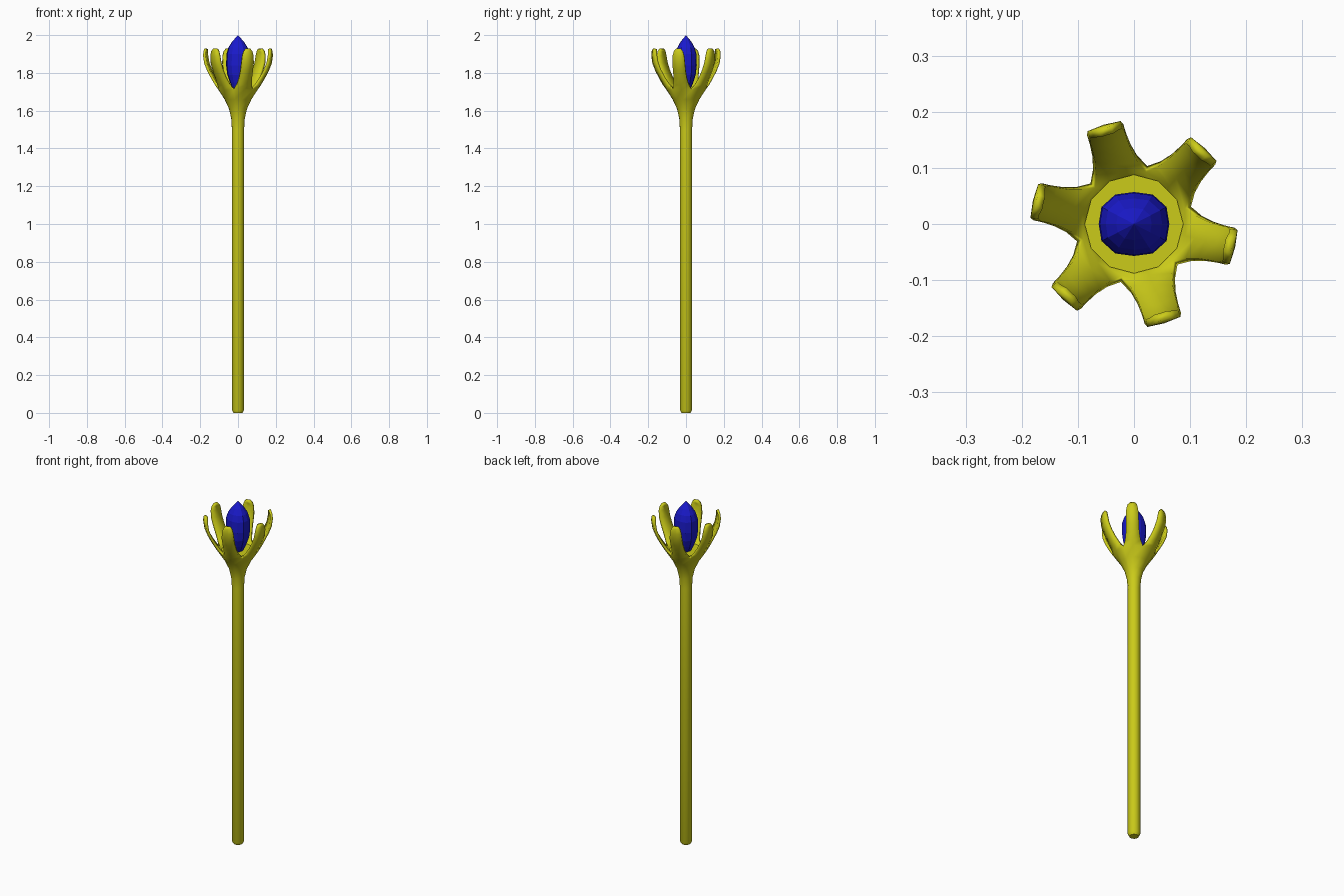
import bpy, bmesh
from math import sin, cos, radians, pi

if "Cube" in bpy.data.objects:
    bpy.data.objects.remove(bpy.data.objects["Cube"], do_unlink=True)


def make_material(name, rgb):
    mat = bpy.data.materials.new(name)
    mat.use_nodes = True
    mat.diffuse_color = (*rgb, 1)
    mat.node_tree.nodes["Principled BSDF"].inputs["Base Color"].default_value = (*rgb, 1)
    return mat


yellow = make_material("yellow", (0.6, 0.6, 0.01))
blue = make_material("blue", (0.01, 0.01, 0.6))


def finish(name, bm, mat, angle=None):
    bmesh.ops.remove_doubles(bm, verts=bm.verts, dist=0.0002)
    bmesh.ops.recalc_face_normals(bm, faces=bm.faces)
    mesh = bpy.data.meshes.new(name)
    bm.to_mesh(mesh)
    bm.free()
    mesh.materials.append(mat)
    obj = bpy.data.objects.new(name, mesh)
    bpy.context.collection.objects.link(obj)
    if angle:
        bpy.ops.object.select_all(action="DESELECT")
        obj.select_set(True)
        bpy.context.view_layer.objects.active = obj
        bpy.ops.object.shade_smooth_by_angle(angle=radians(angle))
    return obj


def skin(bm, rows):
    """Quads between neighbouring rows of points."""
    grid = [[bm.verts.new(p) for p in row] for row in rows]
    for low, high in zip(grid, grid[1:]):
        for i in range(len(low) - 1):
            bm.faces.new((low[i], low[i + 1], high[i + 1], high[i]))
    return grid


def ring_point(r, a, z):
    return (r * cos(a), r * sin(a), z)


PETALS = 6
TURN = radians(-13)
HALF = pi / PETALS

# Stem and cup: height, radius of a full ring
STEM = [(0, 0.025), (0.015, 0.033), (1.5, 0.033), (1.56, 0.037), (1.61, 0.049),
        (1.66, 0.073), (1.71, 0.106)]
# Petal: height, radius, half width
PETAL = [(1.735, 0.122, 0.042), (1.77, 0.142, 0.036), (1.81, 0.163, 0.034),
         (1.85, 0.179, 0.034), (1.89, 0.185, 0.031), (1.915, 0.184, 0.024),
         (1.93, 0.179, 0.012)]

bm = bmesh.new()
for k in range(PETALS):
    mid = TURN + 2 * HALF * k
    bands = [(z, r, HALF) for z, r in STEM] + [(z, r, w / r) for z, r, w in PETAL]
    skin(bm, [[ring_point(r, mid + t * a, z) for t in (-1, 0, 1)] for z, r, a in bands])
bmesh.ops.remove_doubles(bm, verts=bm.verts, dist=0.0002)
bmesh.ops.contextual_create(bm, geom=[e for e in bm.edges
                                      if e.is_boundary and all(v.co.z < 0.001 for v in e.verts)])
flower = finish("stem_and_petals", bm, yellow, 35)
shell = flower.modifiers.new("thickness", "SOLIDIFY")
shell.thickness = 0.014
shell.offset = -1

# Floor of the cup under the crystal
bm = bmesh.new()
bmesh.ops.create_cone(bm, cap_ends=True, segments=12, radius1=0.055, radius2=0.088, depth=0.05)
bmesh.ops.translate(bm, verts=bm.verts, vec=(0, 0, 1.69))
finish("cup_floor", bm, yellow, 30)

# Crystal: height, scale of a rounded rectangular section
CRYSTAL = [(1.71, 0.4), (1.75, 0.68), (1.79, 0.9), (1.84, 1), (1.9, 0.97),
           (1.935, 0.8), (1.965, 0.5), (2, 0)]
SIDES = 12


def section(scale, z):
    pts = []
    for i in range(SIDES + 1):
        a = 2 * pi * i / SIDES
        c, s = cos(a), sin(a)
        d = (abs(c) ** 2.6 + abs(s) ** 2.6) ** (1 / 2.6)
        pts.append((0.063 * scale * c / d, 0.057 * scale * s / d, z))
    return pts


bm = bmesh.new()
grid = skin(bm, [section(s, z) for z, s in CRYSTAL])
bm.faces.new(grid[0][:SIDES])
bmesh.ops.dissolve_degenerate(bm, dist=0.0001, edges=bm.edges)
finish("crystal", bm, blue)
